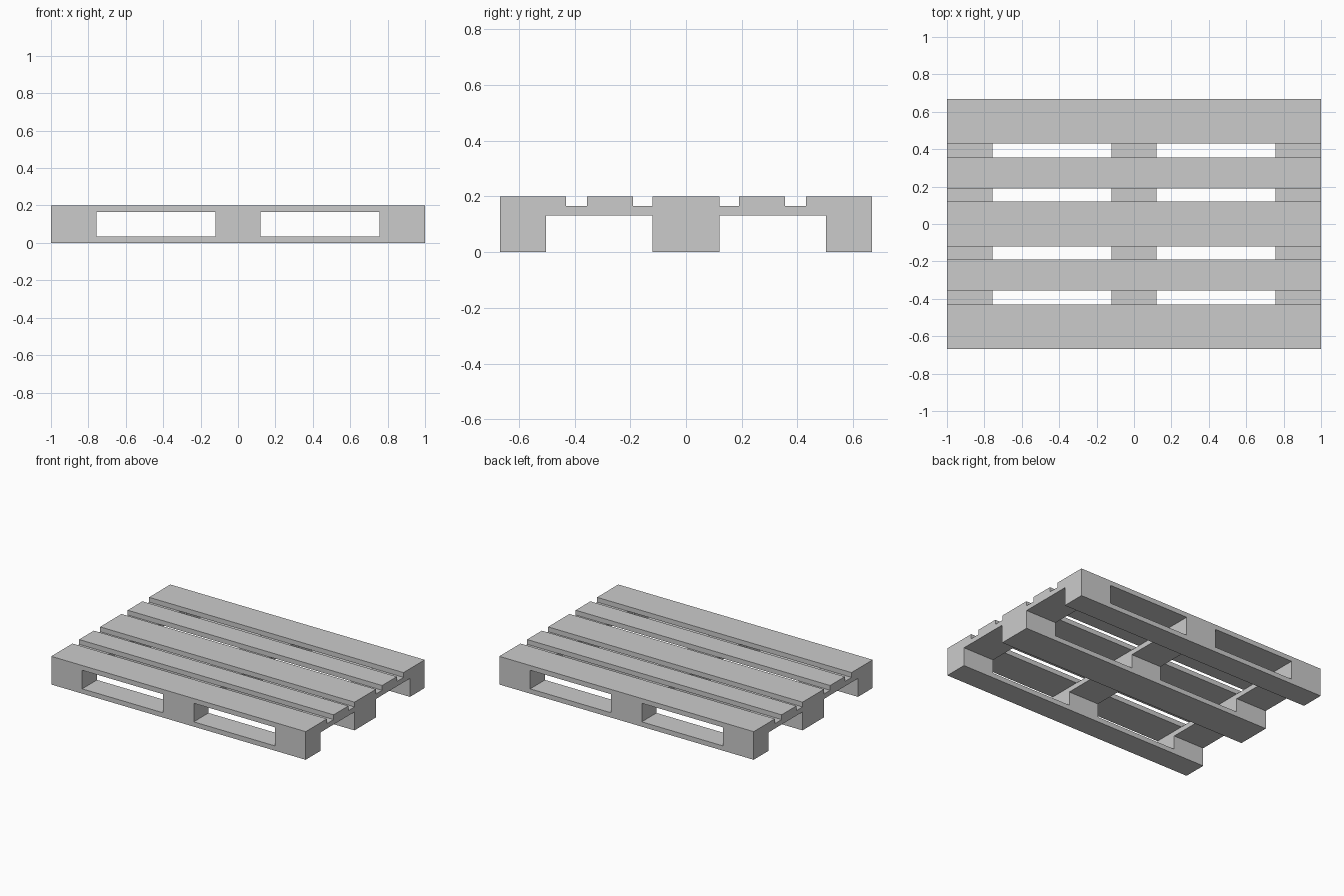
import bpy

if "Cube" in bpy.data.objects:
    bpy.data.objects.remove(bpy.data.objects["Cube"])


def box(name, x, y, z):
    """Axis-aligned box from (min, max) ranges."""
    loc = [(a + b) / 2 for a, b in (x, y, z)]
    bpy.ops.mesh.primitive_cube_add(size=1, location=loc)
    ob = bpy.context.object
    ob.name = name
    ob.scale = [b - a for a, b in (x, y, z)]
    bpy.ops.object.transform_apply(location=False, rotation=False, scale=True)
    return ob


LENGTH, HALF_W = (-1, 1), 0.668
Z_BASE, Z_BLOCK, Z_CROSS, Z_TOP = 0.034, 0.131, 0.166, 0.2

columns = {"left": (-1, -0.757), "middle": (-0.12, 0.12), "right": (0.757, 1)}
rows = {"front": (-HALF_W, -0.502), "centre": (-0.121, 0.121), "back": (0.502, HALF_W)}
deck = {
    "front": (-HALF_W, -0.43),
    "front_inner": (-0.355, -0.19),
    "centre": (-0.12, 0.12),
    "back_inner": (0.19, 0.355),
    "back": (0.43, HALF_W),
}

# Top deck boards
for name, y in deck.items():
    box(f"deck_board_{name}", LENGTH, y, (Z_CROSS, Z_TOP))

# Cross boards under the deck
for name, x in columns.items():
    box(f"cross_board_{name}", x, (-HALF_W, HALF_W), (Z_BLOCK, Z_CROSS))

# Base boards and the spacer blocks standing on them
for row, y in rows.items():
    box(f"base_board_{row}", LENGTH, y, (0, Z_BASE))
    for col, x in columns.items():
        box(f"block_{row}_{col}", x, y, (Z_BASE, Z_BLOCK))
